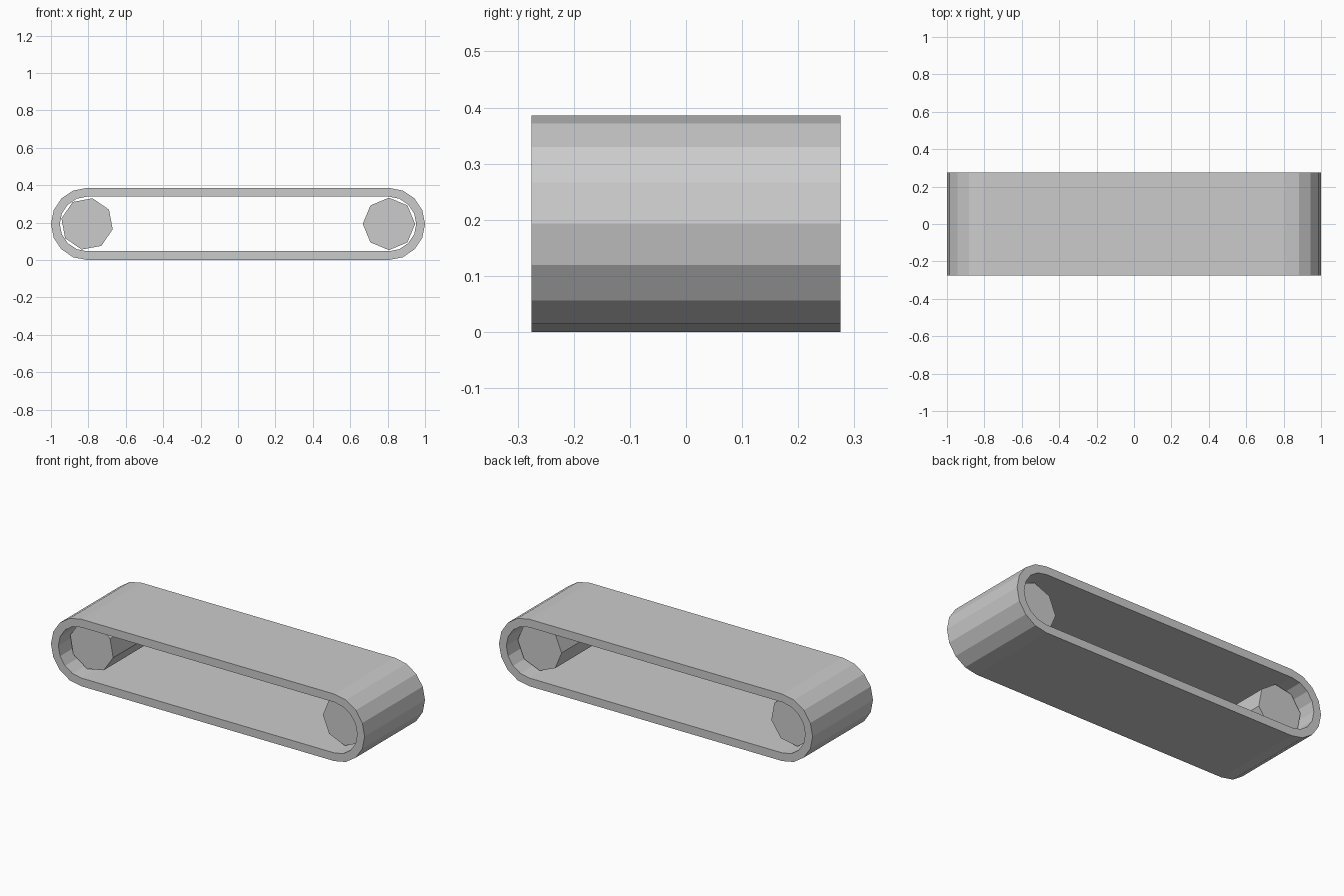
import bpy, bmesh
from math import cos, sin, pi, radians

if "Cube" in bpy.data.objects:
    bpy.data.objects.remove(bpy.data.objects["Cube"])

HALF_W = 0.275      # belt half width (y)
R_OUT, R_IN = 0.193, 0.146
CX, CZ = 1 - R_OUT, R_OUT
SEGS = 8            # facets per rounded end


def finish(name, bm):
    bmesh.ops.recalc_face_normals(bm, faces=bm.faces)
    mesh = bpy.data.meshes.new(name)
    bm.to_mesh(mesh)
    bm.free()
    obj = bpy.data.objects.new(name, mesh)
    bpy.context.collection.objects.link(obj)
    return obj


def stadium(r):
    pts = []
    for side, start in ((1, -pi / 2), (-1, pi / 2)):
        for i in range(SEGS + 1):
            a = start + pi * i / SEGS
            pts.append((side * CX + r * cos(a), CZ + r * sin(a)))
    return pts


# Belt: closed loop with a rectangular cross-section
def make_belt():
    bm = bmesh.new()
    rings = [[bm.verts.new((x, y, z)) for x, z in stadium(r)]
             for r, y in ((R_OUT, -HALF_W), (R_OUT, HALF_W),
                          (R_IN, HALF_W), (R_IN, -HALF_W))]
    n = len(rings[0])
    for k in range(4):
        a, b = rings[k], rings[(k + 1) % 4]
        for i in range(n):
            j = (i + 1) % n
            bm.faces.new((a[i], a[j], b[j], b[i]))
    return finish("conveyor_belt", bm)


# Rollers: octagonal drums recessed inside the belt
def make_roller(name, x, turn, r=0.14, half=0.18, sides=8):
    bm = bmesh.new()
    angles = [turn + 2 * pi * i / sides for i in range(sides)]
    cap = bm.faces.new([bm.verts.new((x + r * cos(a), -half, CZ + r * sin(a)))
                        for a in angles])
    ext = bmesh.ops.extrude_face_region(bm, geom=[cap], use_keep_orig=True)
    verts = [v for v in ext["geom"] if isinstance(v, bmesh.types.BMVert)]
    bmesh.ops.translate(bm, verts=verts, vec=(0, 2 * half, 0))
    return finish(name, bm)


make_belt()
make_roller("right_roller", CX, 0)
make_roller("left_roller", -CX, radians(-12))
